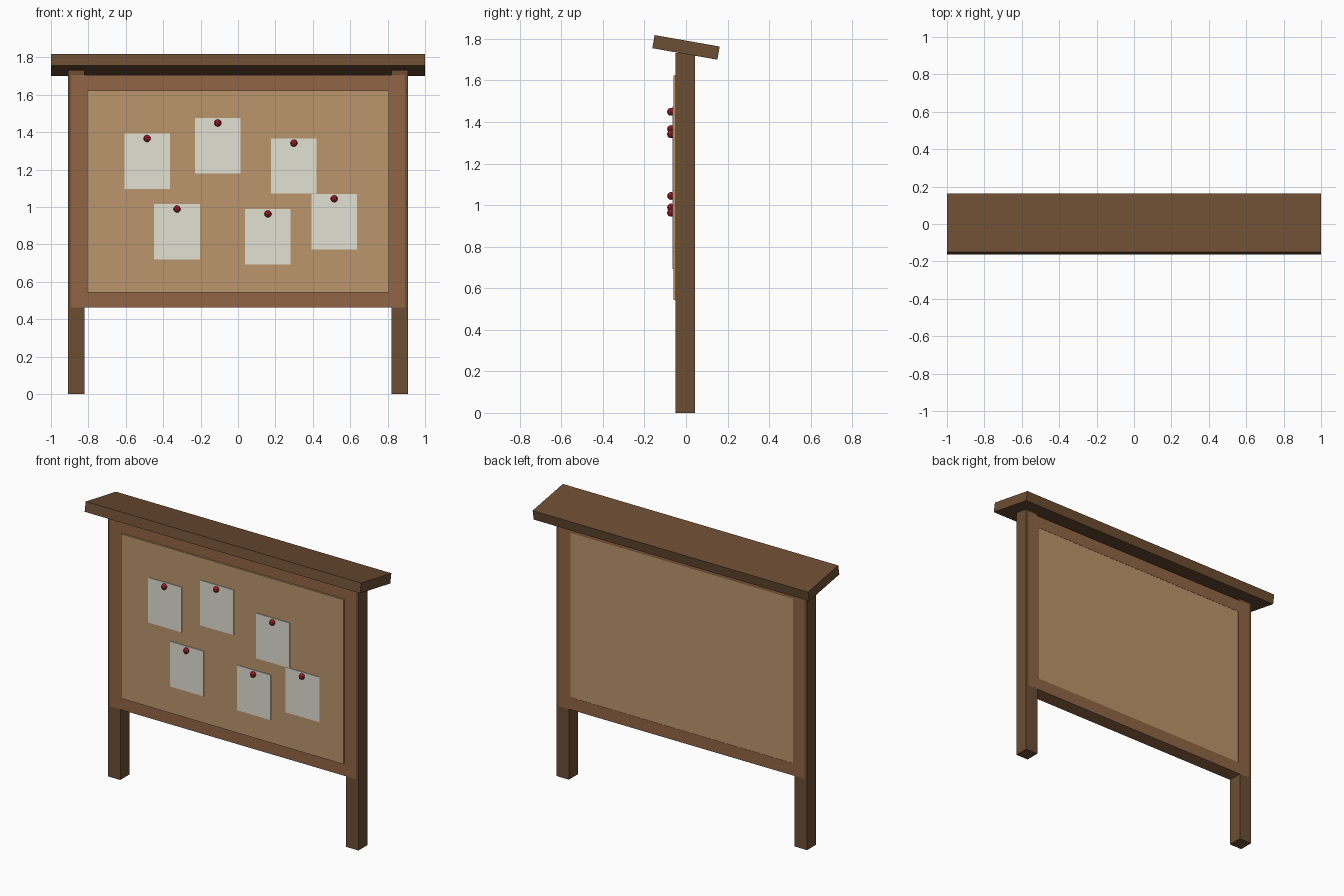
import bpy, math

if "Cube" in bpy.data.objects:
    bpy.data.objects.remove(bpy.data.objects["Cube"])


def material(name, rgb):
    m = bpy.data.materials.new(name)
    m.diffuse_color = (*rgb, 1)
    m.use_nodes = True
    m.node_tree.nodes["Principled BSDF"].inputs["Base Color"].default_value = m.diffuse_color
    return m


DARK = material("dark_wood", (0.15, 0.075, 0.033))
WOOD = material("frame_wood", (0.28, 0.13, 0.06))
CORK = material("cork", (0.50, 0.30, 0.15))
PAPER = material("paper", (0.75, 0.75, 0.65))
RED = material("pin_red", (0.35, 0.012, 0.02))


def box(name, x, y, z, mat, tilt=0):
    """Box from (min, max) ranges, optionally tilted about x."""
    ranges = (x, y, z)
    bpy.ops.mesh.primitive_cube_add(size=1, location=[(a + b) / 2 for a, b in ranges])
    o = bpy.context.object
    o.name = name
    o.scale = [b - a for a, b in ranges]
    bpy.ops.object.transform_apply(location=False, rotation=False, scale=True)
    o.rotation_euler.x = tilt
    o.data.materials.append(mat)
    return o


# Posts and frame stiles on both sides
FY = (-0.0505, 0.0445)
for side, s in (("left", -1), ("right", 1)):
    box(side + "_post", sorted((s * 0.82, s * 0.91)), (-0.05, 0.044), (0, 1.732), DARK)
    box(side + "_frame_stile", sorted((s * 0.808, s * 0.893)), FY, (0.463, 1.705), WOOD)

# Horizontal frame rails
box("bottom_frame_rail", (-0.808, 0.808), FY, (0.463, 0.543), WOOD)
box("top_frame_rail", (-0.808, 0.808), FY, (1.623, 1.705), WOOD)

# Cork board, standing slightly proud of the frame at the front
box("cork_board", (-0.808, 0.808), (-0.061, 0.043), (0.543, 1.623), CORK)

# Sloping roof plank
box("roof", (-1, 1), (-0.159, 0.159), (1.727, 1.791), DARK, math.radians(-10))

# Paper notes, each held by a pin
notes = [(-0.486, 1.244), (-0.108, 1.327), (0.299, 1.219),
         (-0.326, 0.867), (0.16, 0.841), (0.514, 0.922)]
for i, (x, z) in enumerate(notes, 1):
    box(f"note_{i}", (x - 0.122, x + 0.122), (-0.065, -0.0605), (z - 0.148, z + 0.148), PAPER)
    bpy.ops.mesh.primitive_uv_sphere_add(segments=8, ring_count=6, radius=0.019,
                                         location=(x, -0.072, z + 0.122))
    pin = bpy.context.object
    pin.name = f"pin_{i}"
    pin.data.materials.append(RED)
